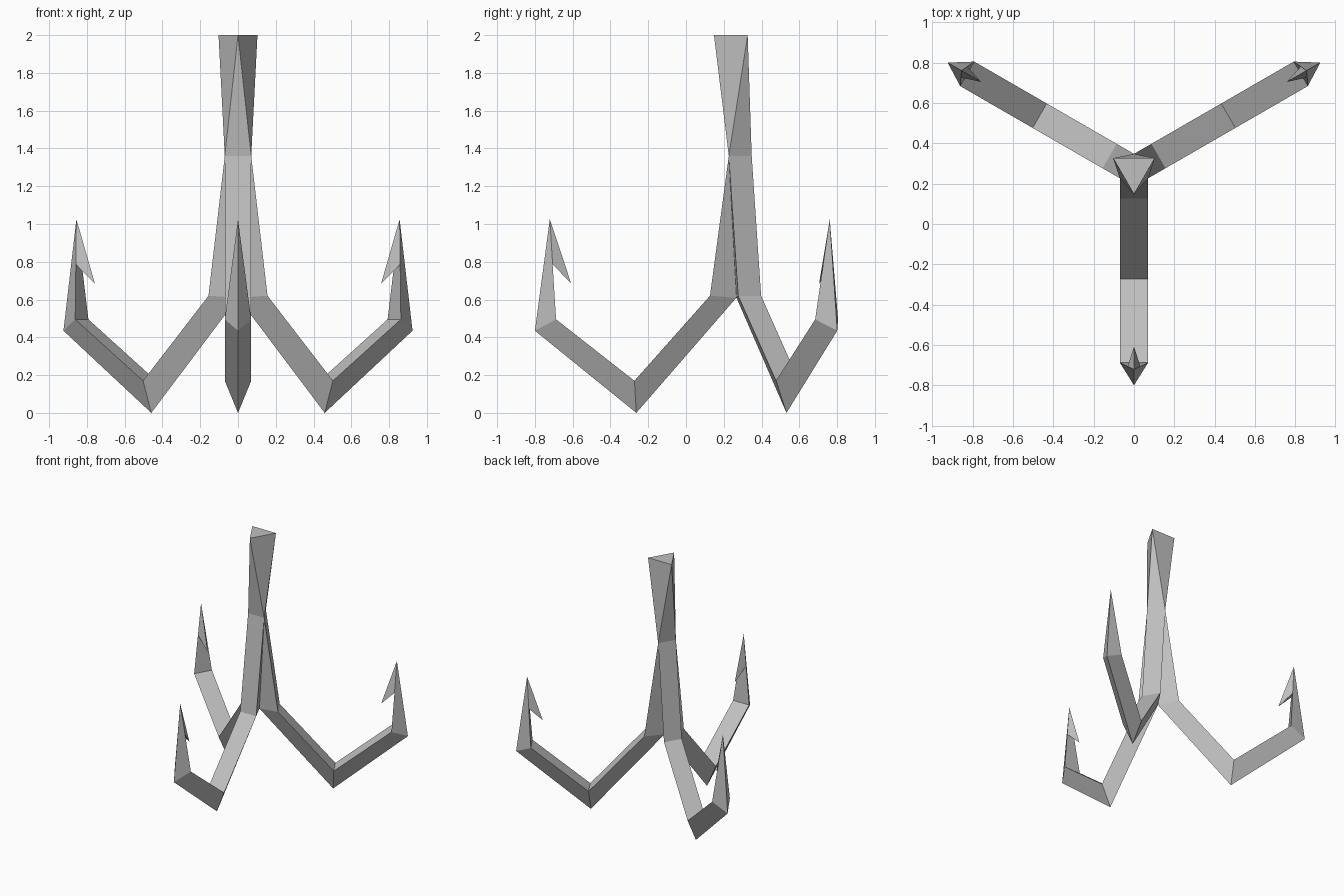
import bpy, bmesh, math
from mathutils import Matrix, Vector

cube = bpy.data.objects.get("Cube")
if cube:
    bpy.data.objects.remove(cube, do_unlink=True)

AXIS = Vector((0, 0.267, 0))      # the shaft stands behind the origin
HALF = 0.07                       # half width of every arm

steel = bpy.data.materials.new("grey steel")
steel.use_nodes = True
COLOUR = (0.53, 0.53, 0.53, 1)
steel.diffuse_color = COLOUR
steel.node_tree.nodes["Principled BSDF"].inputs["Base Color"].default_value = COLOUR


def finish(bm, name, turn=0.0):
    """Turn the part about the shaft and turn it into a flat shaded object."""
    bmesh.ops.recalc_face_normals(bm, faces=bm.faces)
    bm.transform(Matrix.Translation(AXIS) @ Matrix.Rotation(turn, 4, "Z"))
    mesh = bpy.data.meshes.new(name)
    bm.to_mesh(mesh)
    bm.free()
    mesh.materials.append(steel)
    bpy.context.collection.objects.link(bpy.data.objects.new(name, mesh))


# Shaft: a small triangle twisted half a turn into a larger one
def triangle(bm, radius, z, start):
    angles = [math.radians(start + 120 * i) for i in range(3)]
    return [bm.verts.new((radius * math.cos(a), radius * math.sin(a), z)) for a in angles]


bm = bmesh.new()
low = triangle(bm, HALF * 2 / math.sqrt(3), 1.36, -30)
top = triangle(bm, 0.119, 2.0, 30)
for i in range(3):
    j = (i + 1) % 3
    bm.faces.new((low[i], low[j], top[i]))
    bm.faces.new((top[i], low[j], top[j]))
bm.faces.new(top)
bm.faces.new(low[::-1])
finish(bm, "shaft")


# Arms: triangular bars with a flat inner side and an outer ridge
# Each station: inner radius, inner height, ridge radius, ridge height
STATIONS = [(0.14, 0.62, 0.0, 0.61), (0.54, 0.17, 0.53, 0.0), (0.955, 0.495, 1.067, 0.435)]


def arm(name, turn):
    bm = bmesh.new()

    def point(side, radius, z):
        return bm.verts.new((side, -radius, z))

    rings = [(point(-HALF, r, z), point(HALF, r, z), point(0, rr, rz))
             for r, z, rr, rz in STATIONS]
    # Bent bar
    for a, b in zip(rings, rings[1:]):
        for i in range(3):
            j = (i + 1) % 3
            bm.faces.new((a[i], a[j], b[j], b[i]))
    # Root that rises to the shaft
    left, right, ridge = rings[0]
    root = [point(s, HALF / math.sqrt(3), 1.36) for s in (-HALF, HALF)]
    bm.faces.new((root[0], root[1], right, left))
    bm.faces.new((root[0], left, ridge))
    bm.faces.new((root[1], ridge, right))
    bm.faces.new((root[0], ridge, root[1]))
    # Pointed end with a barb on its inner side
    left, right, ridge = rings[-1]
    tip = point(0, 0.988, 1.025)
    barb = point(0, 0.875, 0.685)
    notch = [bm.verts.new(v.co.lerp(tip.co, 0.55)) for v in (left, right)]
    bm.faces.new((left, right, notch[1], notch[0]))
    bm.faces.new((notch[0], notch[1], barb))
    for side, cut in zip((left, right), notch):
        bm.faces.new((ridge, side, cut, tip))
        bm.faces.new((cut, barb, tip))
    finish(bm, name, math.radians(turn))


for name, turn in (("front_arm", 0), ("back_left_arm", 120), ("back_right_arm", 240)):
    arm(name, turn)
